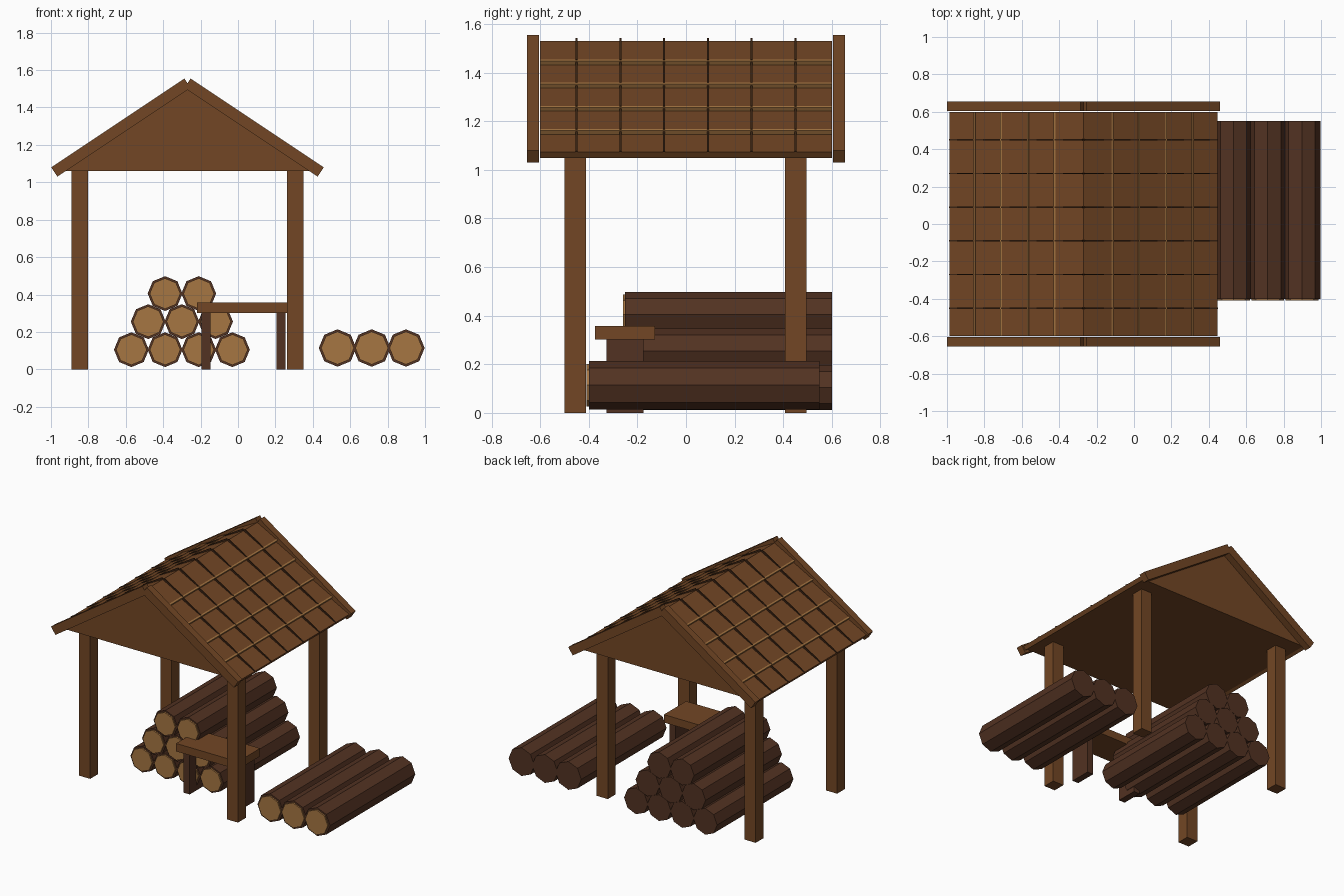
import bpy, bmesh, math

if "Cube" in bpy.data.objects:
    bpy.data.objects.remove(bpy.data.objects["Cube"])

def material(name, rgb):
    m = bpy.data.materials.new(name)
    m.diffuse_color = (*rgb, 1)
    m.use_nodes = True
    m.node_tree.nodes["Principled BSDF"].inputs["Base Color"].default_value = m.diffuse_color
    return m

WOOD = material("timber", (0.17, 0.062, 0.018))
DARK = material("dark_gap", (0.045, 0.018, 0.007))
BARK = material("bark", (0.085, 0.032, 0.016))
CUT = material("cut_wood", (0.38, 0.18, 0.055))

def prism(name, profile, y0, y1, mat):
    """Extrude an (x, z) profile from y0 to y1."""
    bm = bmesh.new()
    face = bm.faces.new([bm.verts.new((x, y0, z)) for x, z in profile])
    ext = bmesh.ops.extrude_face_region(bm, geom=[face])
    verts = [g for g in ext["geom"] if isinstance(g, bmesh.types.BMVert)]
    bmesh.ops.translate(bm, verts=verts, vec=(0, y1 - y0, 0))
    bmesh.ops.recalc_face_normals(bm, faces=bm.faces)
    me = bpy.data.meshes.new(name)
    bm.to_mesh(me)
    bm.free()
    me.materials.append(mat)
    ob = bpy.data.objects.new(name, me)
    bpy.context.collection.objects.link(ob)
    return ob

def box(name, x0, x1, y0, y1, z0, z1, mat):
    return prism(name, [(x0, z0), (x1, z0), (x1, z1), (x0, z1)], y0, y1, mat)

def octagon(x, z, r):
    return [(x + r * math.cos(i * math.pi / 4), z + r * math.sin(i * math.pi / 4))
            for i in range(8)]

def log(name, x, z, r, y0, y1):
    prism(name, octagon(x, z, r), y0, y1, BARK)
    prism(name + "_cut_end", octagon(x, z, r * 0.88), y0 - 0.01, y0 + 0.01, CUT)

# Corner posts
for x in (-0.89, 0.263):
    for y, label in ((-0.5, "front"), (0.407, "back")):
        box(label + "_post", x, x + 0.087, y, y + 0.088, 0, 1.065, WOOD)

# Solid roof body with flat underside
CX, RIDGE = -0.27, 1.53
prism("roof_body", [(CX - 0.695, 1.06), (CX + 0.695, 1.06), (CX, 1.515)], -0.6, 0.6, WOOD)

# Roof slope coordinates: u runs down the slope, n stands out from it
ANG = math.atan(2 / 3)
C, S = math.cos(ANG), math.sin(ANG)

def slope(side, pts):
    return [(CX + side * (u * C + n * S), RIDGE - u * S + n * C) for u, n in pts]

ROWS, PITCH, END = 5, 0.1718, 0.85
for side, label in ((-1, "left"), (1, "right")):
    # Overlapping shingle rows with dark joints and pale lower edges
    for r in range(ROWS):
        u0, u1 = r * PITCH, min((r + 1) * PITCH, END)
        prism(label + "_shingle_row",
              slope(side, [(u0, -0.02), (u0, 0), (u1, 0.018), (u1, -0.012)]), -0.6, 0.6, WOOD)
        for k in range(6):
            y = -0.45 + 0.18 * k
            prism(label + "_shingle_joint",
                  slope(side, [(u0, -0.01), (u0, 0.014), (u1, 0.022), (u1, 0)]),
                  y - 0.004, y + 0.004, DARK)
        if r < ROWS - 1:
            prism(label + "_shingle_edge",
                  slope(side, [(u1 - 0.004, 0.005), (u1 - 0.004, 0.02),
                               (u1 + 0.007, 0.02), (u1 + 0.007, 0)]), -0.6, 0.6, CUT)
    # Gable edge boards
    for y, end in ((-0.655, "front"), (0.605, "back")):
        prism(label + "_" + end + "_gable_board",
              slope(side, [(0, -0.03), (0, 0.03), (0.856, 0.03), (0.856, -0.03)]),
              y, y + 0.05, WOOD)

# Stacked logs under the roof
for row, (count, x0) in enumerate(((4, -0.57), (3, -0.48), (2, -0.39))):
    for i in range(count):
        log("stacked_log", x0 + 0.18 * i, 0.105 + 0.15 * row, 0.093, -0.25, 0.6)

# Loose logs beside the shelter
for i in range(3):
    log("side_log", 0.532 + 0.183 * i, 0.114, 0.1, -0.4, 0.55)

# Small bench
box("bench_top", -0.22, 0.262, -0.375, -0.128, 0.302, 0.358, WOOD)
for x in (-0.195, 0.205):
    box("bench_leg", x, x + 0.048, -0.328, -0.175, 0, 0.305, BARK)
